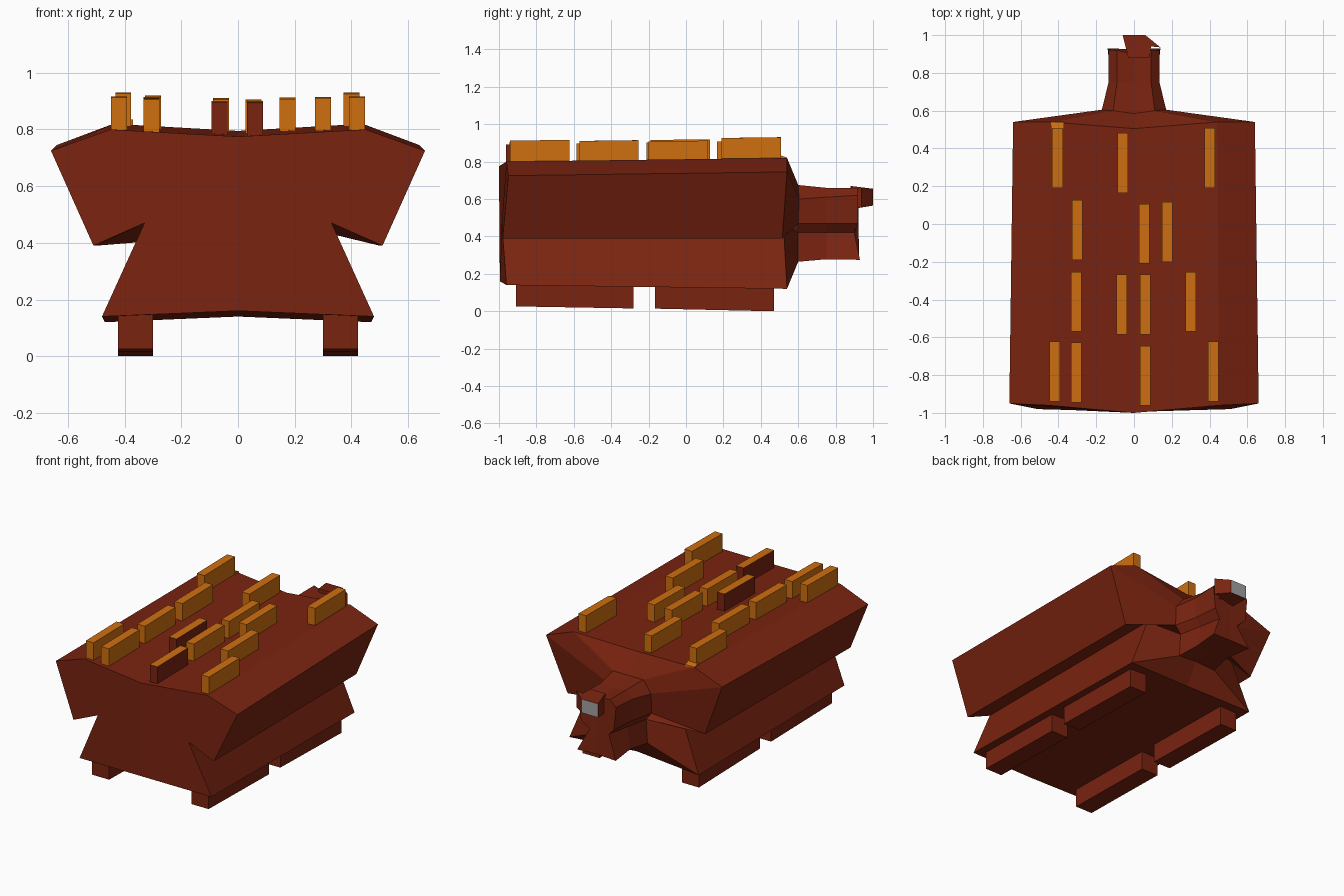
import bpy, bmesh

if "Cube" in bpy.data.objects:
    bpy.data.objects.remove(bpy.data.objects["Cube"])

def mat(name, rgb):
    m = bpy.data.materials.new(name)
    m.diffuse_color = (*rgb, 1)
    m.use_nodes = True
    m.node_tree.nodes["Principled BSDF"].inputs["Base Color"].default_value = m.diffuse_color
    return m

brown = mat("red brown", (0.195, 0.017, 0.005))
orange = mat("orange", (0.62, 0.16, 0.005))
grey = mat("light grey", (0.36, 0.36, 0.36))

def finish(bm, name, mats):
    bmesh.ops.recalc_face_normals(bm, faces=bm.faces)
    me = bpy.data.meshes.new(name)
    bm.to_mesh(me)
    bm.free()
    for m in mats:
        me.materials.append(m)
    ob = bpy.data.objects.new(name, me)
    bpy.context.collection.objects.link(ob)
    return ob

def loft(name, rings):
    """Skin half sections (top centre to bottom centre), mirrored in x."""
    bm = bmesh.new()
    loops = []
    for half in rings:
        full = half + [(-x, y, z) for x, y, z in half[-2:0:-1]]
        loops.append([bm.verts.new(p) for p in full])
    n = len(loops[0])
    for a, b in zip(loops, loops[1:]):
        for i in range(n):
            j = (i + 1) % n
            bm.faces.new((a[i], a[j], b[j], b[i]))
    h = n // 2
    for lp in (loops[0], loops[-1]):
        bm.faces.new(lp[:h + 1])
        bm.faces.new(lp[h:] + lp[:1])
    return finish(bm, name, [brown])

# body with winged profile, tapering into neck and head
loft("body_and_neck", [
    [(0, -1.0, .775), (.45, -.96, .80), (.66, -.95, .725), (.51, -.98, .39),
     (.33, -.985, .47), (.48, -.96, .14), (0, -.995, .16)],
    [(0, .505, .795), (.44, .54, .82), (.64, .54, .745), (.50, .515, .39),
     (.33, .52, .47), (.47, .54, .12), (0, .51, .14)],
    [(0, .585, .665), (.11, .60, .675), (.17, .605, .60), (.17, .60, .47),
     (.13, .60, .42), (.14, .60, .265), (0, .59, .28)],
    [(0, .75, .65), (.09, .75, .66), (.135, .75, .61), (.135, .75, .47),
     (.10, .75, .42), (.12, .75, .278), (0, .75, .285)],
    [(0, .90, .645), (.09, .92, .66), (.135, .92, .62), (.12, .92, .47),
     (.07, .90, .42), (.14, .93, .275), (0, .925, .28)],
])

def box(name, x0, x1, y0, y1, za, zb, mats, top_only=False):
    """Box whose bottom and top heights are given at each y end."""
    bm = bmesh.new()
    v = [bm.verts.new((x, y, z)) for y, zs in ((y0, za), (y1, zb))
         for x in (x0, x1) for z in zs]
    for f in ((0, 1, 3, 2), (4, 6, 7, 5), (0, 2, 6, 4), (1, 5, 7, 3),
              (0, 4, 5, 1), (2, 3, 7, 6)):
        bm.faces.new([v[i] for i in f])
    bmesh.ops.recalc_face_normals(bm, faces=bm.faces)
    if top_only:
        for f in bm.faces:
            f.material_index = 0 if f.normal.z > .5 else 1
    return finish(bm, name, mats)

# feet: two long runners on each side
for s in (-1, 1):
    x0, x1 = sorted((s * .30, s * .423))
    box("front_foot", x0, x1, -.91, -.28, (.026, .17), (.015, .16), [brown])
    box("back_foot", x0, x1, -.165, .47, (.014, .16), (.0, .15), [brown])

# ridge bars on the back
def deck(x, y):
    return .775 + .025 * min(1, abs(x) / .44) + .02 * (y + .96) / 1.5

bars = [(-.405, .19), (-.06, .165), (.40, .19),
        (-.30, -.19), (.055, -.21), (.175, -.20),
        (-.305, -.57), (-.065, -.585), (.06, -.585), (.30, -.57),
        (-.42, -.94), (-.305, -.945), (.06, -.962), (.42, -.94)]
dark = {(-.065, -.585), (.06, -.962)}
for x, y in bars:
    a, b = deck(x, y), deck(x, y + .317)
    ends = (a - .02, a + .113), (b - .02, b + .113)
    w = .028
    box("ridge_bar", x - w, x + w, y, y + .317, *ends,
        [orange, brown], top_only=(x, y) in dark)

# small wedge behind the rear left bar
box("rear_wedge", -.44, -.37, .50, .54, (.79, .835), (.79, .822), [orange])

# horn at the tip of the head with a pale end face
bm = bmesh.new()
low, high = [], []
outline = [(-.03, .88), (.08, .88), (.09, .94), (.14, .935), (.06, 1.0), (-.06, 1.0), (-.045, .94)]
for x, y in outline:
    t = (y - .88) / .12
    low.append(bm.verts.new((x, y, .545 + .02 * t)))
    high.append(bm.verts.new((x, y, .67 - .015 * t)))
bm.faces.new(low)
bm.faces.new(high)
for i in range(len(outline)):
    j = (i + 1) % len(outline)
    f = bm.faces.new((low[i], low[j], high[j], high[i]))
    if outline[i][1] == outline[j][1] == 1.0:
        f.material_index = 1
finish(bm, "head_tip", [brown, grey])
